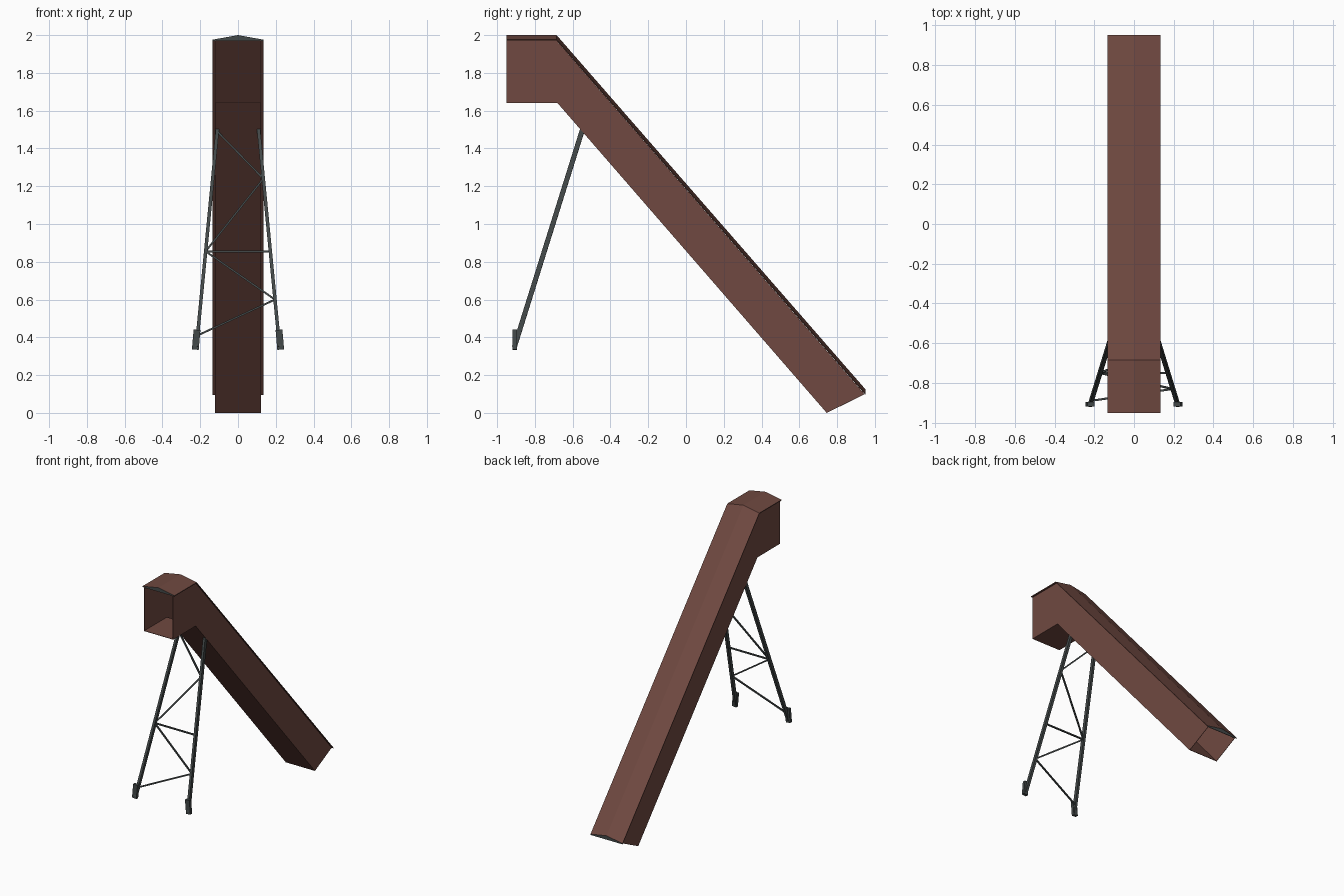
import bpy
import bmesh
from mathutils import Vector

cube = bpy.data.objects.get("Cube")
if cube:
    bpy.data.objects.remove(cube, do_unlink=True)


def material(name, rgb):
    m = bpy.data.materials.new(name)
    m.use_nodes = True
    m.diffuse_color = (*rgb, 1)
    m.node_tree.nodes["Principled BSDF"].inputs["Base Color"].default_value = (*rgb, 1)
    return m


rust = material("rust brown", (0.16, 0.066, 0.052))
steel = material("dark steel", (0.055, 0.065, 0.065))


def finish(name, bm, *mats):
    bmesh.ops.recalc_face_normals(bm, faces=bm.faces)
    mesh = bpy.data.meshes.new(name)
    bm.to_mesh(mesh)
    bm.free()
    for m in mats:
        mesh.materials.append(m)
    ob = bpy.data.objects.new(name, mesh)
    bpy.context.collection.objects.link(ob)
    return ob


def loft(name, stations, section, capped):
    """Sweep a section of (x, height fraction) through (low, high) y-z stations."""
    bm = bmesh.new()
    rings = []
    for low, high in stations:
        low, high = Vector(low), Vector(high)
        ring = []
        for x, t in section:
            p = low.lerp(high, t)
            ring.append(bm.verts.new((x, p.x, p.y)))
        rings.append(ring)
    n = len(section)
    for a, b in zip(rings, rings[1:]):
        for i in range(n):
            j = (i + 1) % n
            bm.faces.new((a[i], a[j], b[j], b[i]))
    if capped:
        for ring in (rings[0], rings[-1]):
            bm.faces.new(ring).material_index = 1
    return finish(name, bm, rust, steel)


def beam(name, a, b, width, depth):
    """Square bar between two points."""
    a, b = Vector(a), Vector(b)
    axis = (b - a).normalized()
    side = axis.cross(Vector((0, 1, 0))).normalized() * width / 2
    front = axis.cross(side).normalized() * depth / 2
    bm = bmesh.new()
    rings = [[bm.verts.new(p + side * s + front * f)
              for s, f in ((-1, -1), (1, -1), (1, 1), (-1, 1))] for p in (a, b)]
    for ring in rings:
        bm.faces.new(ring)
    for i in range(4):
        j = (i + 1) % 4
        bm.faces.new((rings[0][i], rings[0][j], rings[1][j], rings[1][i]))
    return finish(name, bm, steel)


# Hollow conveyor housing, open at both ends
W = 0.122
housing = loft("conveyor_housing",
               [((-0.95, 1.64), (-0.95, 1.972)),
                ((-0.68, 1.64), (-0.687, 1.972)),
                ((0.745, 0), (0.945, 0.099))],
               [(-W, 0), (W, 0), (W, 1), (-W, 1)], False)
shell = housing.modifiers.new("sheet thickness", "SOLIDIFY")
shell.thickness = 0.004
shell.offset = -1

# Shallow gabled roof with steel gable ends
E = 0.134
loft("gabled_roof",
     [((-0.95, 1.97), (-0.95, 2.0)),
      ((-0.685, 1.97), (-0.685, 2.0)),
      ((0.95, 0.095), (0.95, 0.125))],
     [(-E, 0), (E, 0), (E, 0.2), (0, 1), (-E, 0.2)], True)

# Splayed support legs
TOP, BOTTOM = Vector((0.108, -0.545, 1.51)), Vector((0.219, -0.905, 0.36))


def on_leg(side, z):
    p = BOTTOM.lerp(TOP, (z - BOTTOM.z) / (TOP.z - BOTTOM.z))
    return Vector((p.x * side, p.y, p.z))


for label, s in (("left", 1), ("right", -1)):
    beam(label + "_leg", on_leg(s, 0.35), on_leg(s, 1.51), 0.018, 0.026)
    beam(label + "_foot", (s * 0.226, -0.907, 0.335), (s * 0.217, -0.907, 0.44), 0.036, 0.022)

# Zigzag bracing between the legs
zigzag = [(-1, 1.49), (1, 1.24), (-1, 0.855), (1, 0.6), (-1, 0.41)]
for i, (a, b) in enumerate(zip(zigzag, zigzag[1:])):
    beam("diagonal_brace_%d" % (i + 1), on_leg(*a), on_leg(*b), 0.01, 0.01)
beam("cross_brace", on_leg(-1, 0.855), on_leg(1, 0.855), 0.01, 0.01)
